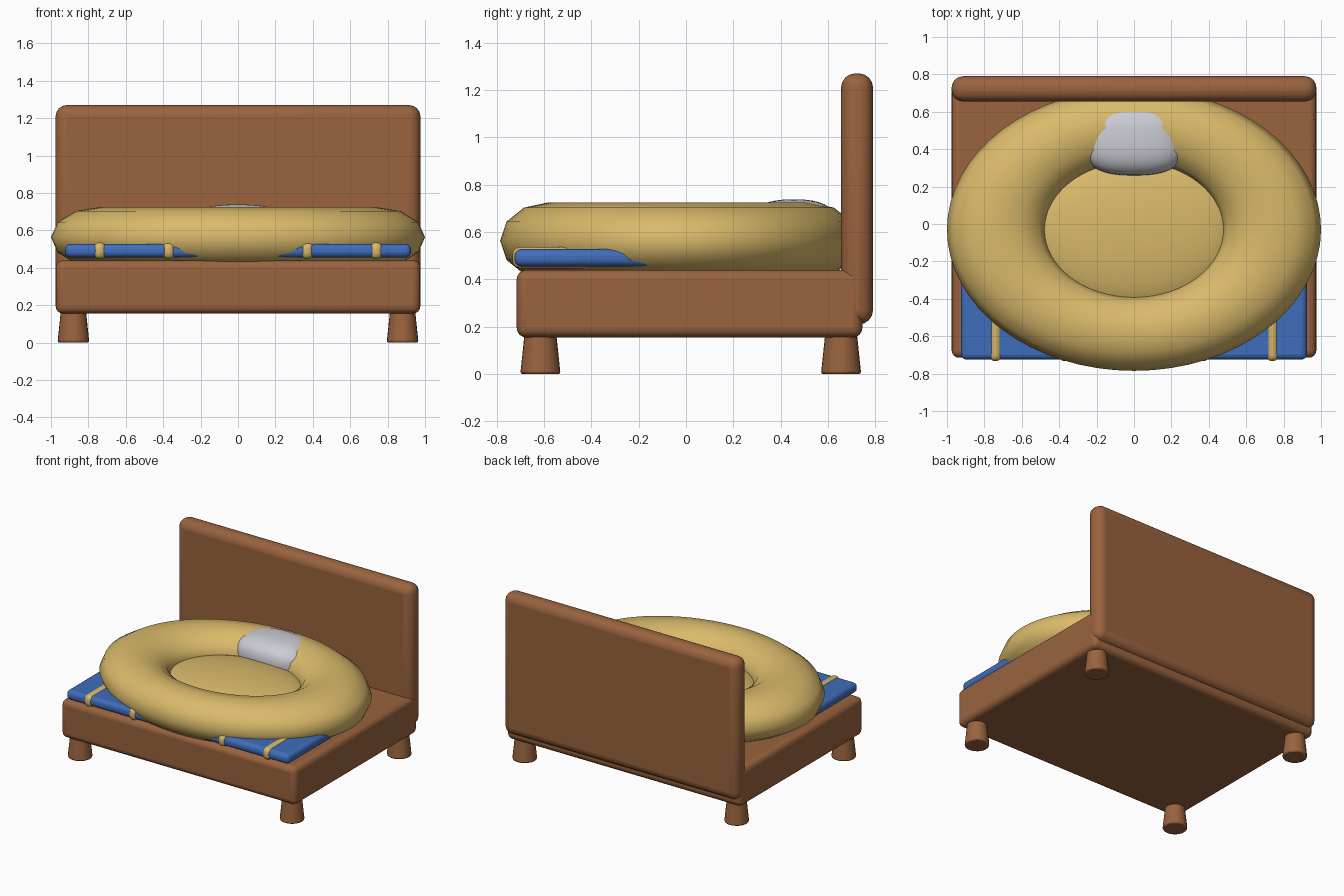
import bpy
from mathutils import Vector

cube = bpy.data.objects.get("Cube")
if cube:
    bpy.data.objects.remove(cube, do_unlink=True)


def material(name, rgb):
    m = bpy.data.materials.new(name)
    m.use_nodes = True
    m.diffuse_color = (*rgb, 1)
    m.node_tree.nodes["Principled BSDF"].inputs["Base Color"].default_value = (*rgb, 1)
    return m


WOOD = material("brown wood", (0.32, 0.125, 0.048))
CUSHION = material("straw yellow", (0.70, 0.49, 0.145))
BLANKET = material("blue cloth", (0.05, 0.155, 0.50))
PILLOW = material("pale grey", (0.60, 0.60, 0.66))


def finish(name, mat, angle=0.7):
    ob = bpy.context.object
    ob.name = name
    ob.data.materials.append(mat)
    bpy.ops.object.transform_apply(location=False, rotation=True, scale=True)
    bpy.ops.object.shade_smooth_by_angle(angle=angle)
    return ob


def rounded_box(name, mat, low, high, radius, segments=4):
    low, high = Vector(low), Vector(high)
    bpy.ops.mesh.primitive_cube_add(size=1, location=(low + high) / 2)
    bpy.context.object.scale = high - low
    ob = finish(name, mat)
    bevel = ob.modifiers.new("Rounding", "BEVEL")
    bevel.width = radius
    bevel.segments = segments
    bpy.ops.object.modifier_apply(modifier=bevel.name)
    bpy.ops.object.shade_smooth_by_angle(angle=0.7)
    return ob


# Bed frame
rounded_box("bed_base", WOOD, (-0.975, -0.715, 0.155), (0.975, 0.745, 0.44), 0.04)
rounded_box("headboard", WOOD, (-0.975, 0.655, 0.21), (0.975, 0.79, 1.27), 0.06)

# Flared legs
for side, x in (("right", -0.88), ("left", 0.88)):
    for end, y in (("front", -0.615), ("back", 0.655)):
        bpy.ops.mesh.primitive_cone_add(vertices=24, radius1=0.085, radius2=0.065,
                                        depth=0.19, location=(x, y, 0.095))
        leg = finish(f"{end}_{side}_leg", WOOD)
        bevel = leg.modifiers.new("Rounding", "BEVEL")
        bevel.width = 0.01
        bevel.segments = 2

# Oval ring cushion
bpy.ops.mesh.primitive_torus_add(major_segments=64, minor_segments=12, major_radius=0.735,
                                 minor_radius=0.265, location=(0, -0.03, 0.563))
bpy.context.object.scale = (1, 0.755, 0.61)
finish("ring_cushion", CUSHION, 1.5)

# Domed middle of the cushion
bpy.ops.mesh.primitive_uv_sphere_add(segments=48, ring_count=24, radius=1,
                                     location=(0, -0.03, 0.54))
bpy.context.object.scale = (0.53, 0.41, 0.1)
finish("cushion_middle", CUSHION, 1.5)

# Plump pillow with squarish outline
bpy.ops.mesh.primitive_uv_sphere_add(segments=48, ring_count=24, radius=1,
                                     location=(0, 0.455, 0.6))
pillow = bpy.context.object
for v in pillow.data.vertices:
    v.co /= sum(abs(c) ** 2.6 for c in v.co) ** (1 / 2.6)
pillow.scale = (0.285, 0.195, 0.138)
finish("pillow", PILLOW, 1.5)

# Folded blanket with straps
rounded_box("blanket", BLANKET, (-0.925, -0.725, 0.455), (0.925, -0.1, 0.528), 0.03)
for i, x in enumerate((-0.74, -0.37, 0.37, 0.74)):
    rounded_box(f"blanket_strap_{i + 1}", CUSHION, (x - 0.033, -0.733, 0.447),
                (x + 0.033, -0.12, 0.536), 0.03, 3)
